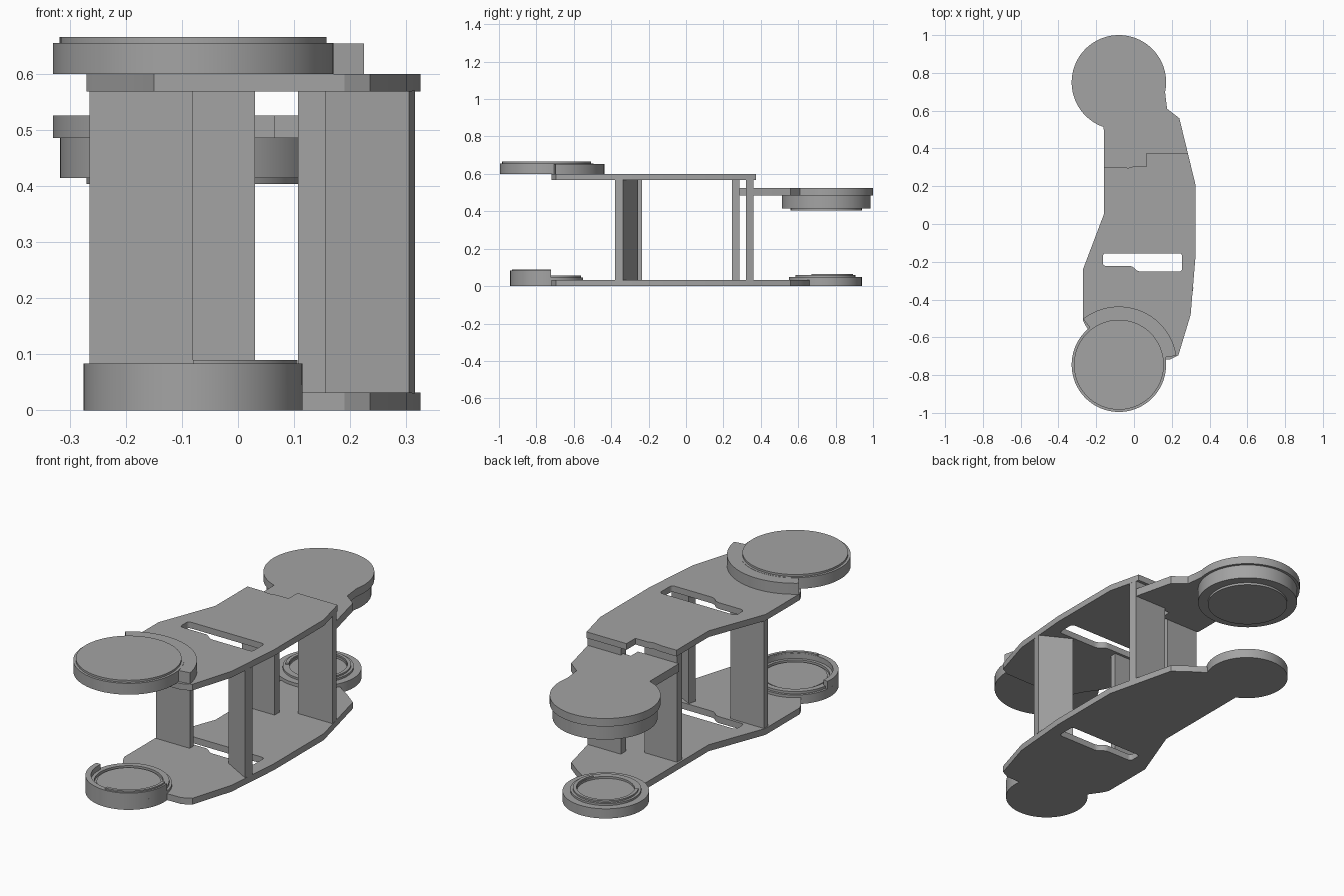
import bpy, bmesh, math
from mathutils import Vector
from mathutils.geometry import tessellate_polygon

cube = bpy.data.objects.get("Cube")
if cube:
    bpy.data.objects.remove(cube, do_unlink=True)

grey = bpy.data.materials.new("plain grey")
grey.use_nodes = True
grey.diffuse_color = (0.37, 0.37, 0.37, 1)
grey.node_tree.nodes["Principled BSDF"].inputs["Base Color"].default_value = (0.37, 0.37, 0.37, 1)


def prism(name, z0, z1, outline, *holes):
    """Extrude a flat outline, with optional holes, from z0 to z1."""
    loops = [[Vector((x, y, 0)) for x, y in loop] for loop in (outline, *holes)]
    points = [p for loop in loops for p in loop]
    bm = bmesh.new()
    low = [bm.verts.new((p.x, p.y, z0)) for p in points]
    high = [bm.verts.new((p.x, p.y, z1)) for p in points]
    for tri in tessellate_polygon(loops):
        for layer in (low, high):
            bm.faces.new([layer[i] for i in tri])
    start = 0
    for loop in loops:
        n = len(loop)
        for i in range(n):
            a, b = start + i, start + (i + 1) % n
            bm.faces.new((low[a], low[b], high[b], high[a]))
        start += n
    bmesh.ops.recalc_face_normals(bm, faces=bm.faces[:])
    mesh = bpy.data.meshes.new(name)
    bm.to_mesh(mesh)
    bm.free()
    mesh.materials.append(grey)
    obj = bpy.data.objects.new(name, mesh)
    bpy.context.collection.objects.link(obj)
    bpy.ops.object.select_all(action='DESELECT')
    obj.select_set(True)
    bpy.context.view_layer.objects.active = obj
    bpy.ops.object.shade_smooth_by_angle(angle=math.radians(25))
    return obj


def arc(center, r, a0, a1, steps=48):
    return [(center[0] + r * math.cos(math.radians(a0 + (a1 - a0) * i / steps)),
             center[1] + r * math.sin(math.radians(a0 + (a1 - a0) * i / steps)))
            for i in range(steps + 1)]


def circle(center, r):
    return arc(center, r, 0, 360, 80)[:-1]


def band(center, inner, outer, a0, a1):
    return arc(center, outer, a0, a1) + arc(center, inner, a1, a0)


def rounded(points, r, steps=5):
    """Round each corner of a polygon."""
    out = []
    for i, p in enumerate(points):
        p = Vector(p)
        a, b = Vector(points[i - 1]), Vector(points[(i + 1) % len(points)])
        a = p + (a - p).normalized() * r
        b = p + (b - p).normalized() * r
        for k in range(steps + 1):
            t = k / steps
            q = a * (1 - t) ** 2 + p * 2 * t * (1 - t) + b * t * t
            out.append((q.x, q.y))
    return out


FRONT, REAR = (-0.08, -0.745), (-0.08, 0.75)

# Shared plate outline pieces
front_edge = [(-0.16, 0.05), (-0.27, -0.24), (-0.27, -0.51), (-0.255, -0.54), (-0.2, -0.62),
              (-0.15, -0.72), (0.1, -0.72), (0.19, -0.718), (0.235, -0.695),
              (0.30, -0.48), (0.325, -0.18), (0.325, 0.21)]
rear_edge = [(0.285, 0.375), (0.24, 0.56), (0.175, 0.61)]
slot = rounded([(-0.165, -0.155), (0.255, -0.155), (0.255, -0.252), (0.02, -0.252),
                (-0.01, -0.222), (-0.165, -0.222)], 0.018)

# Main plates
prism("bottom_plate", 0, 0.032,
      front_edge + rear_edge + [(0.1, 0.66), (-0.08, 0.7), (-0.16, 0.6)], slot)
prism("top_plate", 0.568, 0.599,
      front_edge + [(0.285, 0.375), (0.065, 0.375), (0.065, 0.305), (0.0, 0.305),
                    (-0.03, 0.297), (-0.08, 0.303), (-0.16, 0.303)], slot)

# Lowered rear plate: a bridge flowing into a disc
neck = arc(REAR, 0.25, -12, 251, 80)
prism("rear_plate", 0.485, 0.525,
      [(-0.16, 0.285), (0.065, 0.285), (0.065, 0.34), (0.292, 0.34)] + rear_edge
      + neck + [(-0.16, 0.5)])

# Posts between the plates
posts = {
    "front_right_post": [(-0.265, -0.265), (-0.08, -0.265), (-0.08, -0.235), (-0.265, -0.235)],
    "front_left_post": [(0.155, -0.295), (0.305, -0.38), (0.315, -0.337), (0.165, -0.257)],
    "rear_right_post": [(-0.15, 0.245), (0.03, 0.245), (0.03, 0.285), (-0.15, 0.285)],
    "rear_left_post": [(0.107, 0.32), (0.297, 0.32), (0.289, 0.36), (0.107, 0.36)],
}
for name, outline in posts.items():
    prism(name, 0.03, 0.57, outline)

# Upper front disc with its raised cap and collar
prism("front_disc", 0.599, 0.655, circle(FRONT, 0.25))
prism("front_disc_cap", 0.65, 0.665, circle(FRONT, 0.238))
prism("front_collar", 0.599, 0.654, band(FRONT, 0.245, 0.308, 9, 128))

# Housing under the rear disc
prism("rear_housing", 0.414, 0.487, circle(REAR, 0.237))
prism("rear_housing_cap", 0.403, 0.416, circle(REAR, 0.19))

# Lower front cup: low base, thin ring, tall half wall
prism("front_cup_base", 0, 0.045, circle(FRONT, 0.195))
prism("front_cup_ring", 0.04, 0.057, circle(FRONT, 0.183), circle(FRONT, 0.155))
prism("front_cup_floor", 0.04, 0.052, circle(FRONT, 0.145))
prism("front_cup_wall", 0.04, 0.083, band(FRONT, 0.17, 0.195, -187, 7))
prism("front_cup_lip", 0.08, 0.09, band(FRONT, 0.171, 0.186, -90, 7))

# Lower rear cup: base with stepped rings
prism("rear_cup_base", 0, 0.048, circle((-0.08, 0.745), 0.195))
prism("rear_cup_ring", 0.045, 0.058, circle((-0.08, 0.745), 0.16), circle((-0.08, 0.745), 0.13))
prism("rear_cup_rim", 0.055, 0.066, band((-0.08, 0.745), 0.132, 0.148, -30, 210))
